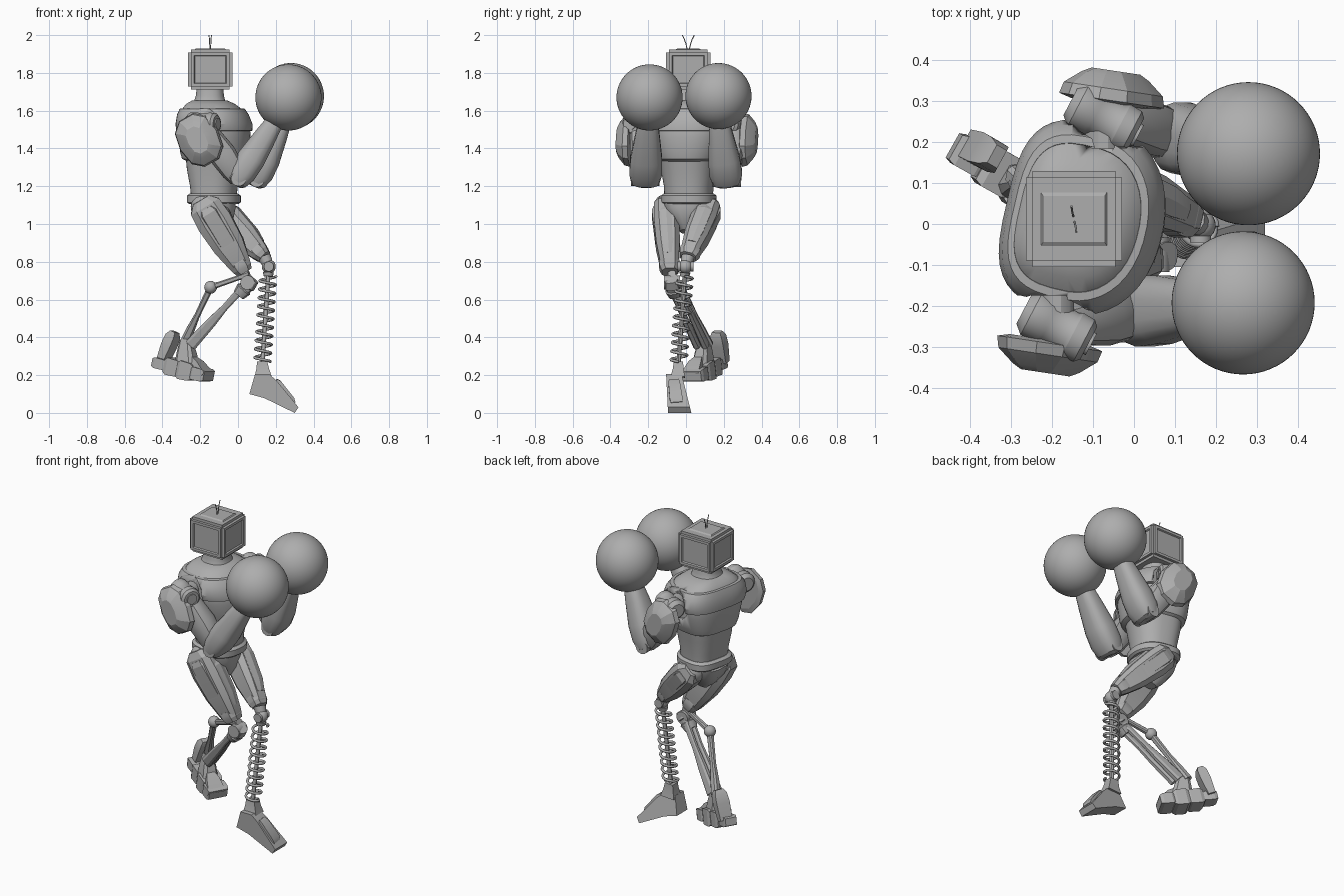
import bpy, bmesh
from math import sin, cos, pi, radians
from mathutils import Vector as V, Matrix

if "Cube" in bpy.data.objects:
    bpy.data.objects.remove(bpy.data.objects["Cube"], do_unlink=True)

GREY = (0.42, 0.42, 0.42, 1)
mat = bpy.data.materials.new("plain grey")
mat.use_nodes = True
mat.diffuse_color = GREY
mat.node_tree.nodes["Principled BSDF"].inputs["Base Color"].default_value = GREY


def finish(name, bm, angle=30):
    bmesh.ops.recalc_face_normals(bm, faces=bm.faces)
    me = bpy.data.meshes.new(name)
    bm.to_mesh(me)
    bm.free()
    ob = bpy.data.objects.new(name, me)
    bpy.context.collection.objects.link(ob)
    me.materials.append(mat)
    bpy.ops.object.select_all(action='DESELECT')
    ob.select_set(True)
    bpy.context.view_layer.objects.active = ob
    bpy.ops.object.shade_smooth_by_angle(angle=radians(angle))
    return ob


def section(c, u, v, n, p, back=None):
    """Closed superellipse ring around c; back is the power of the -u half."""
    ring = []
    for i in range(n):
        a = 2 * pi * (i + .5) / n
        e = 2 / (back if back and cos(a) < 0 else p)
        x, y = (abs(k) ** e * (1 if k > 0 else -1) for k in (cos(a), sin(a)))
        ring.append(c + u * x + v * y)
    return ring


def loft(name, rings, angle=30):
    bm = bmesh.new()
    vs = [[bm.verts.new(co) for co in r] for r in rings]
    n = len(vs[0])
    for r, q in zip(vs, vs[1:]):
        for i in range(n):
            bm.faces.new((r[i], r[(i + 1) % n], q[(i + 1) % n], q[i]))
    bm.faces.new(vs[0])
    bm.faces.new(vs[-1])
    return finish(name, bm, angle)


def limb(name, a, b, stations, n=8, p=4, side=(0, 1, 0), angle=30):
    """Loft from a to b; each station is (t, half width, half depth)."""
    a, b = V(a), V(b)
    d = (b - a).normalized()
    u = (V(side) - d * d.dot(V(side))).normalized()
    v = d.cross(u)
    return loft(name, [section(a.lerp(b, t), u * w, v * h, n, p)
                       for t, w, h in stations], angle)


def rod(name, a, b, r0, r1=None, n=12):
    r1 = r1 or r0
    side = (0, 1, 0) if abs((V(b) - V(a)).normalized().y) < .8 else (1, 0, 0)
    return limb(name, a, b, [(0, r0, r0), (1, r1, r1)], n, 2, side)


def ball(name, c, r, seg=32):
    bm = bmesh.new()
    bmesh.ops.create_uvsphere(bm, u_segments=seg, v_segments=seg // 2, radius=r,
                              matrix=Matrix.Translation(c))
    return finish(name, bm, 60)


def torso(name, rings, p=2.2, back=3.2):
    """Upright loft of (z, x, half depth, half width), twisted, flatter behind."""
    turn = Matrix.Rotation(radians(-13), 3, 'Z')
    u, v = turn @ V((1, 0, 0)), turn @ V((0, 1, 0))
    return loft(name, [section(V((x, .012, z)), u * rx, v * ry, 40, p, back)
                       for z, x, rx, ry in rings])


def wire(name, pts, r):
    cu = bpy.data.curves.new(name, 'CURVE')
    cu.dimensions = '3D'
    cu.bevel_depth = r
    cu.bevel_resolution = 2
    sp = cu.splines.new('POLY')
    sp.points.add(len(pts) - 1)
    for q, co in zip(sp.points, pts):
        q.co = (*co, 1)
    cu.use_fill_caps = True
    cu.materials.append(mat)
    bpy.context.collection.objects.link(bpy.data.objects.new(name, cu))


# Head: bevelled box with shallow framed screens
bm = bmesh.new()
bmesh.ops.create_cube(bm, size=1, matrix=Matrix.Translation((-.147, .012, 1.818))
                      @ Matrix.Diagonal((.235, .235, .213, 1)))
bmesh.ops.bevel(bm, geom=bm.edges[:], offset=.016, segments=2, affect='EDGES')
screens = [f for f in bm.faces if f.calc_area() > .02 and abs(f.normal.z) < .5]
bmesh.ops.inset_individual(bm, faces=screens, thickness=.022, depth=0)
bmesh.ops.inset_individual(bm, faces=screens, thickness=.006, depth=-.008)
finish("head", bm, 20)
limb("head_top_ridge", (-.147, .012, 1.915), (-.147, .012, 1.93),
     [(0, .085, .095), (1, .06, .08)], 4, 12)
for k, s in (("front", -1), ("back", 1)):
    wire(k + "_antenna", [(-.147 - .006 * s * t, .012 + s * (.006 + .026 * t * t), 1.91 + .09 * t)
                          for t in (0, .25, .5, .75, 1)], .0025)
limb("neck", (-.15, .01, 1.6), (-.148, .01, 1.73),
     [(0, .115, .12), (.35, .088, .085), (.6, .078, .075), (1, .074, .07)], 24, 2.4)

# Torso
torso("abdomen", [(1.13, -.125, .115, .125), (1.2, -.125, .122, .128),
                  (1.29, -.125, .138, .143), (1.37, -.12, .15, .155)])
chest = torso("chest", [(1.33, -.12, .14, .14), (1.345, -.12, .168, .165), (1.38, -.12, .177, .18),
                        (1.46, -.12, .184, .2), (1.54, -.124, .182, .212), (1.6, -.132, .158, .19),
                        (1.635, -.142, .125, .145), (1.655, -.148, .088, .09)])
yoke = torso("collar", [(1.49, -.12, .178, .19), (1.495, -.12, .194, .222), (1.53, -.122, .194, .235),
                        (1.58, -.128, .18, .224), (1.61, -.132, .164, .2),
                        (1.612, -.134, .148, .18), (1.58, -.134, .138, .17)])
torso("belt", [(1.105, -.125, .125, .13), (1.115, -.125, .138, .143),
               (1.15, -.125, .138, .143), (1.162, -.125, .122, .128)])
limb("pelvis", (-.135, 0, 1.12), (-.1, 0, .96),
     [(0, .125, .12), (.35, .115, .115), (.75, .06, .085), (1, .03, .05)], 16, 3)

# Arms: shoulder centre, elbow, wrist, glove centre
arms = {
    "front": (-1, V((-.19, -.25, 1.53)), V((.003, -.215, 1.24)), V((.2, -.2, 1.55)), V((.267, -.193, 1.67))),
    "back": (1, V((-.075, .26, 1.53)), V((.1, .215, 1.235)), V((.24, .175, 1.55)), V((.28, .172, 1.677))),
}
for k, (s, sh, el, wr, gl) in arms.items():
    # Socket hollow in the chest
    cutter = rod("socket_cutter", sh - V((0, s * .075, .01)), sh + V((0, s * .2, -.01)), .095, n=24)
    for ob in (chest, yoke):
        m = ob.modifiers.new("socket", 'BOOLEAN')
        m.object = cutter
        m.solver = 'EXACT'
        bpy.context.view_layer.objects.active = ob
        bpy.ops.object.modifier_apply(modifier=m.name)
    bpy.data.objects.remove(cutter, do_unlink=True)
    ax = V((.88, -.46, 0))
    rod(k + "_shoulder_axle", sh - V((0, s * .12, 0)), sh, .045)
    limb(k + "_shoulder", sh - ax * .09, sh + ax * .09,
         [(0, .04, .04), (.12, .06, .06), (.35, .06, .06), (.4, .055, .055),
          (.7, .055, .055), (.75, .06, .06), (.93, .058, .058), (1, .045, .045)], 24, 2)
    rod(k + "_shoulder_cap", sh + ax * .085, sh + ax * .097, .03, n=20)
    # Outer shoulder plate, a shallow faceted dome
    pc = sh + V((s * .017 + .002, s * .034, -.085))
    limb(k + "_shoulder_plate", pc, pc + V((s * .012, s * .08, 0)),
         [(0, .12, .085), (.1, .145, .115), (.45, .138, .108), (.85, .1, .07), (1, .075, .05)],
         10, 2.4, (.5, 0, -.87), 15)
    limb(k + "_upper_arm", sh, el, [(0, .045, .045), (.2, .055, .06), (.55, .068, .075),
                                    (.85, .062, .065), (1, .05, .05)], 12, 2.8)
    rod(k + "_elbow_pin", el - V((0, .075, 0)), el + V((0, .075, 0)), .04, n=16)
    limb(k + "_forearm", el + (el - wr) * .1, wr,
         [(0, .05, .035), (.04, .075, .055), (.18, .088, .074), (.4, .085, .076),
          (.75, .066, .06), (.93, .055, .05), (1, .045, .045)], 16, 2.8)
    limb(k + "_cuff", wr - (gl - wr) * .1, gl,
         [(0, .04, .04), (.05, .06, .06), (.3, .064, .064), (.45, .055, .055), (1, .05, .05)], 20, 2)
    ball(k + "_glove", gl, .175, 64)

# Thighs: core, outer plate, front ridge and knee cuff
thighs = {"front": (-1, V((-.18, -.11, 1.1)), V((.035, -.085, .745)), 1),
          "back": (1, V((-.12, .125, 1.09)), V((.14, .01, .825)), .85)}
for k, (s, a, b, w) in thighs.items():
    ball(k + "_hip_joint", a + V((0, -s * .03, -.01)), .07, 24)
    limb(k + "_thigh", a, b, [(-.08, .04, .05 * w), (.02, .062, .09 * w), (.25, .07, .098 * w),
                              (.6, .066, .087 * w), (.9, .05, .06 * w), (1, .04, .045 * w)], 8, 3.5, angle=15)
    off = V((0, s * .045, 0))
    limb(k + "_thigh_plate", a + off, b + off * .7,
         [(.05, .02, .04), (.12, .033, .055 * w), (.55, .03, .055 * w), (.8, .018, .03)], 6, 4, angle=15)
    fwd = V((.065, 0, .042)) * w
    limb(k + "_thigh_ridge", a + fwd, b + fwd * .6,
         [(.1, .03, .01), (.2, .042, .03), (.62, .04, .03), (.8, .028, .016)], 6, 4, angle=15)
    limb(k + "_knee_cuff", a.lerp(b, .84), b,
         [(0, .054, .054 * w), (.3, .057, .058 * w), (.6, .055, .056 * w), (1, .045, .042 * w)], 8, 3, angle=15)

# Spring leg
top, low = V((.163, -.003, .775)), V((.128, -.04, .25))
ball("spring_knee", top, .037, 24)
rod("spring_knee_pin", top - V((0, .042, 0)), top + V((0, .042, 0)), .026, n=16)
rod("spring_knee_link", thighs["back"][2], top, .036, .028)
rod("spring_core", top, low, .012)
rod("spring_top_seat", top.lerp(low, .06), top.lerp(low, .1), .03, .025)
TURNS, STEP = 10, 20
wire("spring_coil", [top.lerp(low, .1 + .86 * i / (TURNS * STEP)) +
                     V((cos(2 * pi * i / STEP), sin(2 * pi * i / STEP), 0)) * .042
                     for i in range(TURNS * STEP + 1)], .0075)

# Foot under the spring: ankle block, wedge and raised toe plate
limb("spring_ankle", (.133, -.043, .19), (.128, -.04, .272),
     [(0, .04, .048), (.5, .03, .036), (1, .026, .028)], 4, 12)
profile = [(.06, .1), (.14, .078), (.3, .0), (.32, .03), (.205, .17), (.165, .205), (.09, .205)]
loft("spring_foot", [[V((x, y0 + (z - .1) * k, z)) for x, z in profile]
                     for y0, k in ((-.1, -.05), (.003, -.25))], 15)
limb("spring_toe_plate", (.2, -.065, .172), (.295, -.05, .052),
     [(0, .026, .012), (.12, .032, .02), (.85, .036, .02), (1, .032, .01)], 4, 12)

# Rod leg: knee drum, linked struts, ball joint
knee, joint, heel = V((.05, -.075, .69)), V((-.145, -.025, .665)), V((-.27, .1, .36))
rod("rod_knee", knee - V((0, .042, 0)), knee + V((0, .042, 0)), .038, n=16)
limb("rod_knee_sleeve", (.08, -.08, .71), (.005, -.06, .625),
     [(0, .036, .036), (.4, .045, .045), (.45, .038, .038), (.6, .038, .038), (.65, .044, .044), (1, .034, .034)], 12, 2.5)
ball("rod_joint", joint, .034, 20)
limb("link_rod", knee + V((.01, 0, .045)), joint, [(0, .022, .02), (.3, .014, .014), (1, .016, .016)], 8, 3)
limb("rear_strut", joint, heel + V((-.02, .02, 0)),
     [(0, .018, .018), (.5, .016, .016), (.75, .022, .024), (1, .026, .026)], 8, 3)
for k, s in (("inner", 1), ("outer", -1)):
    off = V((0, s * .022, 0))
    limb(k + "_shin_strut", knee + off, heel + off + V((.02, -.02, 0)),
         [(0, .014, .022), (.4, .013, .018), (.65, .017, .028), (1, .02, .034)], 8, 3)

# Rear foot: stepped boxy segments from heel to toe, pitched down
h, t = V((-.44, .19, .27)), V((-.155, .03, .195))
d = t - h
side = (.5, .86, 0)
for i, (a, b, w, z) in enumerate(((0, .27, .042, .03), (.24, .52, .055, .048),
                                  (.49, .77, .064, .052), (.74, 1, .066, .036))):
    limb(f"rod_foot_segment_{i + 1}", h + d * a, h + d * b,
         [(0, w * .85, z * .75), (.2, w, z), (.8, w, z * .95), (1, w * .9, z * .75)], 4, 14, side, 15)
limb("rod_foot_ankle", (-.27, .09, .24), (-.275, .1, .39),
     [(0, .05, .065), (.5, .04, .05), (1, .024, .03)], 8, 4, side, 15)
limb("heel_spur", (-.4, .19, .27), (-.335, .165, .43),
     [(0, .038, .022), (.55, .042, .03), (.85, .038, .028), (1, .026, .016)], 4, 14, side)
limb("toe_fin", (-.25, .075, .29), (-.165, .025, .2),
     [(0, .02, .02), (.4, .04, .028), (1, .055, .018)], 4, 14, side, 15)
